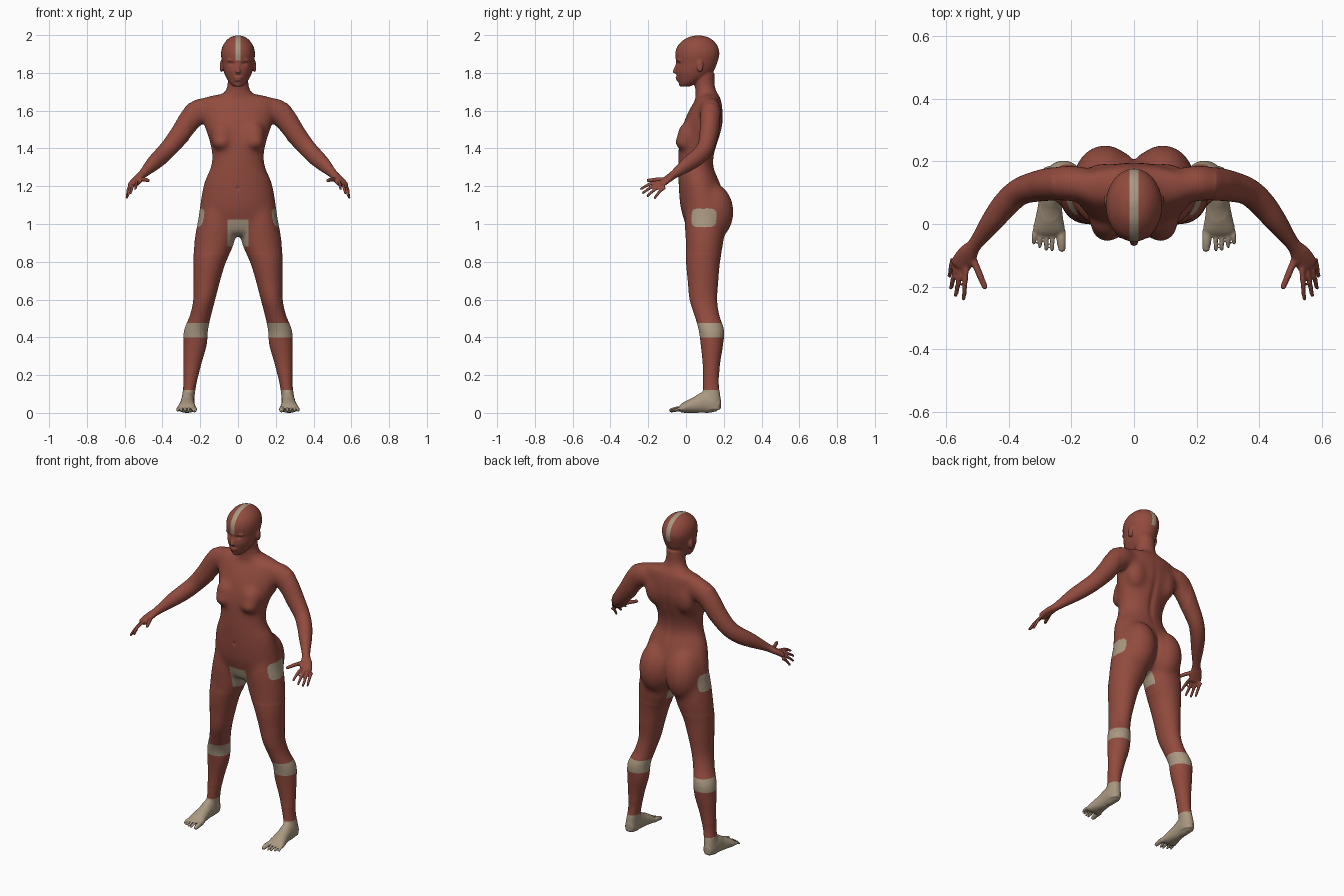
import bpy, bmesh, math
from mathutils import Vector, Matrix

cube = bpy.data.objects.get("Cube")
if cube:
    bpy.data.objects.remove(cube, do_unlink=True)


def material(name, color):
    mat = bpy.data.materials.new(name)
    mat.use_nodes = True
    mat.diffuse_color = color
    bsdf = mat.node_tree.nodes["Principled BSDF"]
    bsdf.inputs["Base Color"].default_value = color
    bsdf.inputs["Roughness"].default_value = 0.7
    return mat


red = material("brick red skin", (0.285, 0.07, 0.048, 1))
cream = material("cream patches", (0.4, 0.315, 0.22, 1))
bm = bmesh.new()


def spline(rows, steps=5):
    """Smooth rows of numbers with a Catmull-Rom curve."""
    rows = [Vector(r) for r in rows]
    out = []
    for i in range(len(rows) - 1):
        a, b, c, d = (rows[max(0, min(len(rows) - 1, i + k))] for k in (-1, 0, 1, 2))
        for s in range(steps):
            t = s / steps
            out.append(b + (c - a) * (t / 2) + (a * 2 - b * 5 + c * 4 - d) * (t * t / 2)
                       + (b * 3 - a - c * 3 + d) * (t ** 3 / 2))
    return out + [rows[-1]]


def loft(rows, level=False, side=1, sides=28):
    """Closed tube through rows of x, y, z, width radius, depth radius."""
    rows = spline(rows)
    rings = []
    for i, (x, y, z, ru, rv) in enumerate(rows):
        u, v = Vector((1, 0, 0)), Vector((0, 1, 0))
        if not level:
            before, after = rows[max(i - 1, 0)], rows[min(i + 1, len(rows) - 1)]
            along = Vector((after - before)[:3]).normalized()
            u = along.cross(Vector((0, 0, 1))).normalized()
            v = u.cross(along)
        ring = []
        for k in range(sides):
            a = math.tau * k / sides
            p = Vector((x, y, z)) + u * ru * math.cos(a) + v * rv * math.sin(a)
            ring.append(bm.verts.new((p.x * side, p.y, p.z)))
        rings.append(ring)
    for low, high in zip(rings, rings[1:]):
        for k in range(sides):
            n = (k + 1) % sides
            bm.faces.new((low[k], low[n], high[n], high[k]))
    bm.faces.new(rings[0])
    bm.faces.new(rings[-1])


def blob(x, y, z, rx, ry, rz):
    place = Matrix.Translation((x, y, z)) @ Matrix.Diagonal((rx, ry, rz, 1))
    bmesh.ops.create_uvsphere(bm, u_segments=24, v_segments=16, radius=1, matrix=place)


def digit(start, end, radius, side, lift):
    """A finger or toe with a bent middle and a rounded end."""
    a, b = Vector(start), Vector(end)
    mid = a.lerp(b, 0.5) + Vector((0, 0, lift))
    loft([(*a, radius, radius), (*mid, radius, radius), (*b, radius * 0.85, radius * 0.85)],
         side=side, sides=12)
    blob(b.x * side, b.y, b.z, *[radius * 0.85] * 3)


# Torso, top to bottom
loft([(0, y, z, rx, ry) for z, y, rx, ry in (
    (1.69, .13, .09, .04), (1.665, .12, .19, .065), (1.6, .105, .195, .09),
    (1.53, .09, .182, .105), (1.45, .07, .155, .105), (1.37, .055, .138, .096),
    (1.3, .053, .146, .095), (1.22, .07, .18, .11), (1.1, .093, .202, .124),
    (1.02, .1, .204, .11), (.965, .085, .13, .078), (.94, .08, .05, .045))], level=True)

# Neck and skull
loft([(0, .12, 1.64, .13, .07), (0, .11, 1.685, .085, .06), (0, .1, 1.73, .057, .053),
      (0, .09, 1.8, .055, .06)], level=True)
loft([(0, y, z, rx, ry) for z, y, rx, ry in (
    (1.728, -.005, .022, .02), (1.745, .01, .042, .047), (1.775, .034, .062, .08),
    (1.81, .046, .076, .1), (1.85, .056, .084, .108), (1.9, .06, .09, .117),
    (1.94, .061, .083, .108), (1.97, .063, .064, .084), (1.99, .064, .04, .052),
    (2, .065, .01, .012))], level=True)

# Nose, mouth and chin
loft([(0, -.042, 1.855, .009, .009), (0, -.054, 1.825, .01, .01), (0, -.061, 1.806, .014, .01),
      (0, -.052, 1.798, .012, .006)], level=True, sides=12)
blob(0, -.04, 1.777, .026, .016, .007)
blob(0, -.038, 1.764, .021, .016, .007)
blob(0, -.022, 1.742, .022, .016, .015)

for side in (1, -1):
    # Ear, brow, chest, buttock, shoulder blade
    blob(side * .088, .074, 1.836, .009, .018, .032)
    blob(side * .034, -.03, 1.868, .026, .018, .008)
    blob(side * .082, .012, 1.47, .062, .058, .075)
    blob(side * .085, -.004, 1.435, .055, .056, .046)
    blob(side * .092, .135, 1.065, .103, .118, .155)
    blob(side * .1, .14, 1.54, .07, .054, .1)

    # Leg
    loft([(x, y, z, rx, ry) for z, x, y, rx, ry in (
        (1.1, .11, .1, .085, .1), (1, .115, .1, .102, .107), (.9, .126, .098, .107, .1),
        (.8, .15, .09, .086, .09), (.7, .165, .09, .07, .081), (.6, .179, .092, .058, .073),
        (.52, .198, .11, .056, .066), (.44, .222, .134, .063, .067), (.36, .228, .137, .062, .059),
        (.25, .243, .134, .046, .045), (.15, .255, .132, .035, .043), (.08, .264, .138, .034, .047),
        (.02, .266, .14, .033, .045))], level=True, side=side)

    # Foot and toes
    loft([(.265, .175, .038, .026, .03), (.266, .14, .05, .035, .05), (.267, .1, .057, .036, .057),
          (.268, .06, .046, .038, .046), (.27, .02, .036, .044, .036), (.271, -.015, .026, .051, .026),
          (.271, -.035, .018, .046, .015)], side=side)
    digit((.232, -.02, .021), (.23, -.078, .015), .0145, side, .003)
    for k in range(4):
        x = .259 + .0195 * k
        digit((x, -.02, .021), (x + .002, -.083 + .0025 * k * k, .012), .0075, side, .007)

    # Arm from shoulder to knuckles
    loft([(.13, .125, 1.6, .05, .06), (.2, .13, 1.6, .058, .068), (.25, .128, 1.555, .054, .062),
          (.3, .122, 1.485, .05, .055), (.36, .105, 1.41, .044, .048), (.405, .068, 1.362, .042, .046),
          (.45, .012, 1.32, .036, .04), (.505, -.062, 1.265, .023, .023), (.53, -.095, 1.24, .032, .019),
          (.553, -.13, 1.213, .034, .015), (.558, -.138, 1.206, .028, .01)], side=side)

    # Fingers and thumb
    for k in range(4):
        t = k / 3
        knuckle = Vector((.535, -.14, 1.225)).lerp(Vector((.578, -.11, 1.195)), t)
        tip = Vector((.543, -.238, 1.187)).lerp(Vector((.588, -.165, 1.14)), t)
        tip += Vector((.012, -.016, -.006)) * math.sin(math.pi * t)
        digit(knuckle, tip, .0088, side, .008)
    digit((.518, -.1, 1.238), (.476, -.2, 1.232), .0115, side, .002)

# Fuse everything into one smooth skin
bmesh.ops.recalc_face_normals(bm, faces=bm.faces)
mesh = bpy.data.meshes.new("body")
bm.to_mesh(mesh)
bm.free()
body = bpy.data.objects.new("body", mesh)
bpy.context.collection.objects.link(body)
remesh = body.modifiers.new("fuse", "REMESH")
remesh.mode = "VOXEL"
remesh.voxel_size = 0.005
soften = body.modifiers.new("soften", "SMOOTH")
soften.factor = 0.5
soften.iterations = 5
fused = bpy.data.meshes.new_from_object(body.evaluated_get(bpy.context.evaluated_depsgraph_get()))
body.modifiers.clear()
body.data = fused
bm = bmesh.new()
bm.from_mesh(fused)

# Blend the joins of the trunk and the ankles
trunk = [v for v in bm.verts if abs(v.co.x) < .26 and .84 < v.co.z < 1.72]
ankles = [v for v in bm.verts if .07 < v.co.z < .2 and v.co.y > 0]
for group, rounds in ((trunk, 70), (ankles, 20)):
    for _ in range(rounds):
        bmesh.ops.smooth_vert(bm, verts=group, factor=0.5,
                              use_axis_x=True, use_axis_y=True, use_axis_z=True)

# Sculpt soft dents: centre, spread, push along y
dents = [((0, .15, 1.42), (.018, .07, .16), -.008), ((0, .2, 1.05), (.014, .08, .08), -.016),
         ((0, -.04, 1.19), (.008, .03, .01), .006)]
dents += [((s * .033, -.045, 1.85), (.015, .03, .009), .009) for s in (1, -1)]
for v in bm.verts:
    for centre, spread, push in dents:
        d = sum(((v.co[i] - centre[i]) / spread[i]) ** 2 for i in range(3))
        if d < 9:
            v.co.y += push * math.exp(-d)

# Stand the soles on the floor
low = min(v.co.z for v in bm.verts)
bmesh.ops.translate(bm, verts=bm.verts, vec=(0, 0, -low))

# Cut clean borders, then colour the patches
cuts = [("z", h) for h in (.12, .4, .475, .985, 1.025, 1.08)]
cuts += [("x", w) for w in (-.055, -.014, .014, .055)]
for axis, at in cuts:
    normal = Vector((axis == "x", 0, axis == "z"))
    bmesh.ops.bisect_plane(bm, geom=bm.verts[:] + bm.edges[:] + bm.faces[:],
                           plane_co=normal * at, plane_no=normal, dist=1e-5)


def is_cream(p):
    x = abs(p.x)
    sock = p.z < .12 or .4 < p.z < .475
    stripe = x < .014 and p.z > 1.865
    hip = .15 < x < .3 and ((p.y - .095) / .066) ** 4 + ((p.z - 1.033) / .05) ** 4 < 1
    groin = x < .055 and .88 < p.z < 1.025 and p.y < .14
    return sock or stripe or hip or groin


fused.materials.clear()
fused.materials.append(red)
fused.materials.append(cream)
for f in bm.faces:
    f.smooth = True
    f.material_index = int(is_cream(f.calc_center_median()))
bm.to_mesh(fused)
bm.free()
